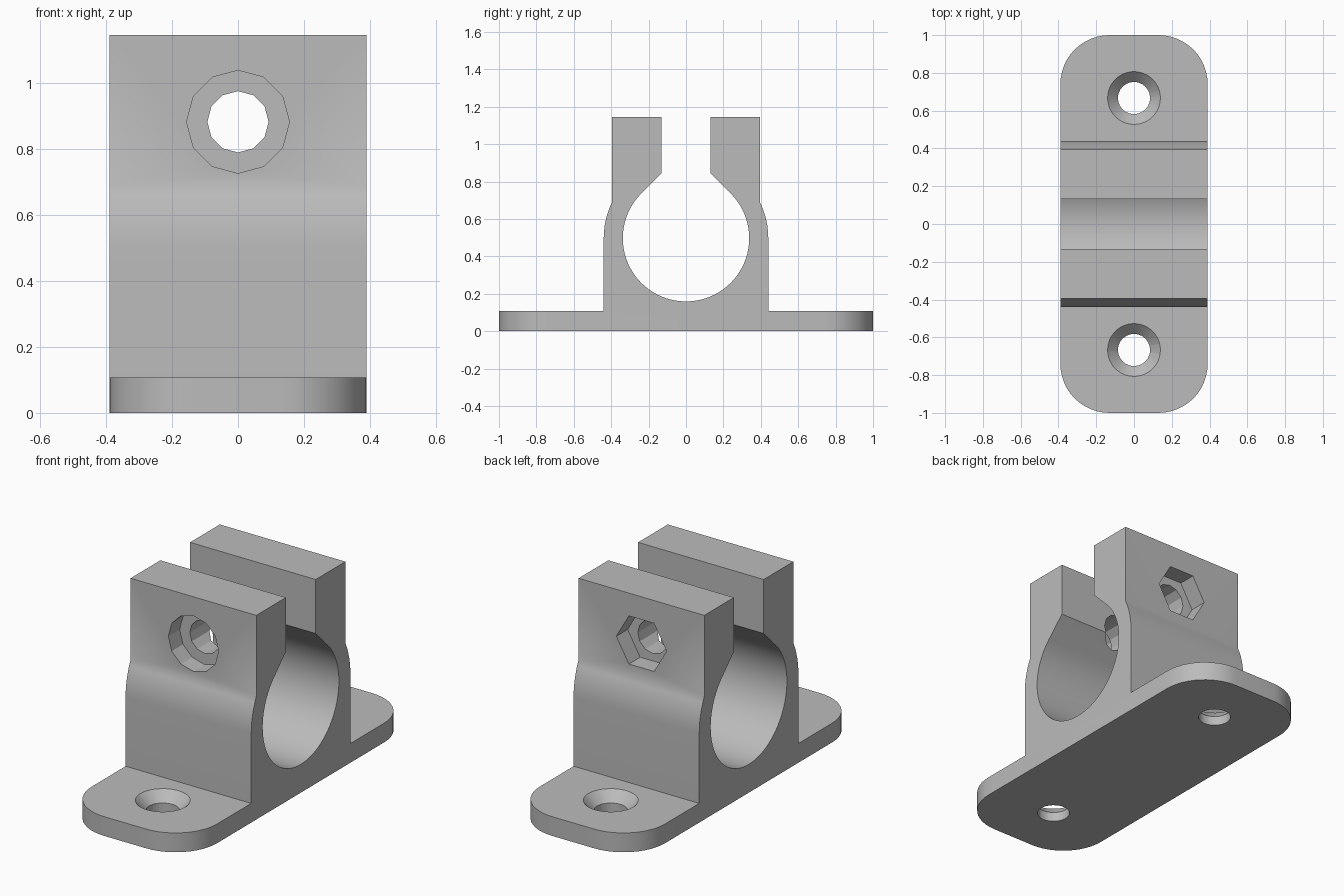
import bpy
import bmesh
from math import radians, sin, cos, asin
from mathutils import Matrix

default = bpy.data.objects.get("Cube")
if default:
    bpy.data.objects.remove(default, do_unlink=True)

HALF_W, BASE_T, CORNER = 0.39, 0.108, 0.26      # base plate
BORE_Z, BORE_R, OUTER_R = 0.497, 0.338, 0.44    # pipe ring
LUG_Y, GAP_Y, TOP = 0.395, 0.132, 1.146         # clamping lugs
BOLT_Z, BOLT_R, HEAD_R, POCKET = 0.883, 0.093, 0.156, 0.1
SCREW_Y, SCREW_R = 0.667, 0.085

grey = bpy.data.materials.new("plain_grey")
grey.use_nodes = True
grey.diffuse_color = (0.5, 0.5, 0.5, 1)
grey.node_tree.nodes["Principled BSDF"].inputs["Base Color"].default_value = (0.5, 0.5, 0.5, 1)


def new_object(name, bm):
    mesh = bpy.data.meshes.new(name)
    bmesh.ops.recalc_face_normals(bm, faces=bm.faces)
    bm.to_mesh(mesh)
    bm.free()
    mesh.materials.append(grey)
    obj = bpy.data.objects.new(name, mesh)
    bpy.context.collection.objects.link(obj)
    return obj


def arc(radius, start, end, steps):
    """Points (y, z) around the bore centre, angles in degrees."""
    angles = [radians(start + (end - start) * i / steps) for i in range(steps + 1)]
    return [(radius * cos(a), BORE_Z + radius * sin(a)) for a in angles]


# Side profile: one half from the base up and round the lug to the bore bottom
shoulder = 90 - asin(LUG_Y / OUTER_R) * 180 / 3.14159265
tangent = BORE_R * 2 ** 0.5
half = [(1, 0), (1, BASE_T), (OUTER_R, BASE_T)]
half += arc(OUTER_R, 0, shoulder, 6)
half += [(LUG_Y, TOP), (GAP_Y, TOP), (GAP_Y, BORE_Z + tangent - GAP_Y)]
half += arc(BORE_R, 45, -90, 30)
profile = half + [(-y, z) for y, z in reversed(half[:-1])]

# Extrude across the width, then round the base corners
bm = bmesh.new()
face = bm.faces.new([bm.verts.new((-HALF_W, y, z)) for y, z in profile])
sweep = bmesh.ops.extrude_face_region(bm, geom=[face], use_keep_orig=True)
moved = [g for g in sweep["geom"] if isinstance(g, bmesh.types.BMVert)]
bmesh.ops.translate(bm, verts=moved, vec=(2 * HALF_W, 0, 0))
corners = [e for e in bm.edges
           if all(abs(v.co.y) > 0.99 for v in e.verts)
           and abs(e.verts[0].co.z - e.verts[1].co.z) > 0.05]
bmesh.ops.bevel(bm, geom=corners, offset=CORNER, offset_type='OFFSET',
                segments=12, profile=0.5, affect='EDGES')
clamp = new_object("pipe_clamp", bm)


def cut(name, sides, r1, r2, depth, location, tilt=0, spin=0):
    """Subtract a cylinder or cone centred at location."""
    cutter_bm = bmesh.new()
    matrix = (Matrix.Translation(location) @ Matrix.Rotation(radians(tilt), 4, 'X')
              @ Matrix.Rotation(radians(spin), 4, 'Z'))
    bmesh.ops.create_cone(cutter_bm, cap_ends=True, segments=sides, radius1=r1,
                          radius2=r2, depth=depth, matrix=matrix)
    cutter = new_object(name, cutter_bm)
    cutter.hide_render = True
    mod = clamp.modifiers.new(name, 'BOOLEAN')
    mod.operation, mod.solver, mod.object = 'DIFFERENCE', 'EXACT', cutter
    bpy.ops.object.modifier_apply(modifier=name)
    bpy.data.objects.remove(cutter, do_unlink=True)


bpy.ops.object.select_all(action='DESELECT')
bpy.context.view_layer.objects.active = clamp
clamp.select_set(True)

# Bolt hole, round head pocket at the front, nut pocket at the back
cut("bolt_hole", 12, BOLT_R, BOLT_R, 1.2, (0, 0, BOLT_Z), 90)
cut("head_pocket", 12, HEAD_R, HEAD_R, 2 * POCKET, (0, -LUG_Y, BOLT_Z), 90)
cut("nut_pocket", 6, HEAD_R, HEAD_R, 2 * POCKET, (0, LUG_Y, BOLT_Z), 90, 90)

# Countersunk screw holes
for side in (-1, 1):
    y = side * SCREW_Y
    cut("screw_hole", 32, SCREW_R, SCREW_R, 0.5, (0, y, 0), spin=3)
    cut("countersink", 32, SCREW_R - 0.005, 0.15, 0.07, (0, y, BASE_T - 0.025), spin=3)

bpy.ops.object.shade_smooth_by_angle(angle=radians(25))
